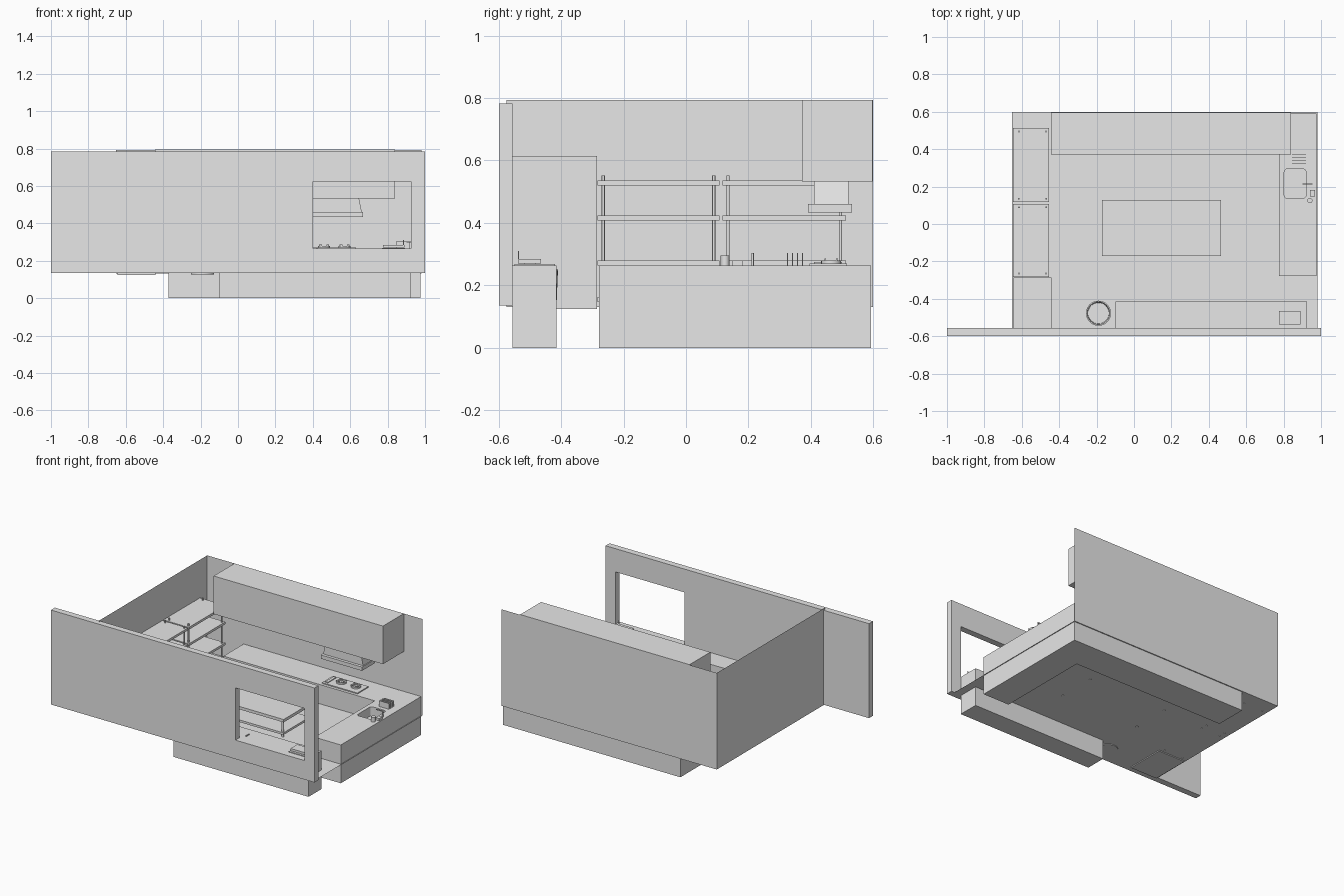
import bpy, bmesh, math

if "Cube" in bpy.data.objects:
    bpy.data.objects.remove(bpy.data.objects["Cube"])

grey = bpy.data.materials.new("plain grey")
grey.diffuse_color = (0.8, 0.8, 0.8, 1)
grey.use_nodes = True
grey.node_tree.nodes["Principled BSDF"].inputs["Base Color"].default_value = grey.diffuse_color


def add(name, bm):
    bmesh.ops.recalc_face_normals(bm, faces=bm.faces)
    me = bpy.data.meshes.new(name)
    bm.to_mesh(me)
    bm.free()
    me.materials.append(grey)
    ob = bpy.data.objects.new(name, me)
    bpy.context.collection.objects.link(ob)
    return ob


def box(name, x0, x1, y0, y1, z0, z1, taper=0.0, round_=0.0):
    """Box from its limits; taper pulls the top in along x, round_ bevels upright edges."""
    bm = bmesh.new()
    bmesh.ops.create_cube(bm, size=1)
    for v in bm.verts:
        sx, sy, sz = (c > 0 for c in v.co)
        t = taper if sz else 0
        v.co = (x1 - t if sx else x0 + t, y1 if sy else y0, z1 if sz else z0)
    if round_:
        up = [e for e in bm.edges if abs(e.verts[0].co.z - e.verts[1].co.z) > 1e-4]
        bmesh.ops.bevel(bm, geom=up, offset=round_, segments=4, profile=0.5, affect='EDGES')
    return add(name, bm)


def sheet(name, pts):
    bm = bmesh.new()
    bm.faces.new([bm.verts.new(p) for p in pts])
    return add(name, bm)


def lathe(name, x, y, profile, n=24):
    """Spin an (r, z) profile about the upright axis at x, y."""
    bm = bmesh.new()
    vs = [bm.verts.new((r, 0, z)) for r, z in profile]
    es = [bm.edges.new(p) for p in zip(vs, vs[1:])]
    bmesh.ops.spin(bm, geom=vs + es, axis=(0, 0, 1), cent=(0, 0, 0),
                   angle=2 * math.pi, steps=n, use_duplicate=False)
    bmesh.ops.remove_doubles(bm, verts=bm.verts, dist=1e-5)
    bmesh.ops.translate(bm, verts=bm.verts, vec=(x, y, 0))
    ob = add(name, bm)
    ob.data.shade_smooth()
    ob.data.set_sharp_from_angle(angle=math.radians(35))
    return ob


def rod(name, x, y, r, z0, z1, n=12):
    return lathe(name, x, y, [(0, z0), (r, z0), (r, z1), (0, z1)], n)


def cut(ob, cutter):
    m = ob.modifiers.new("cut", 'BOOLEAN')
    m.object = cutter
    m.operation = 'DIFFERENCE'
    m.solver = 'EXACT'
    cutter.hide_render = True
    cutter.hide_set(True)


# Room shell: thin floor, left and back walls, thick front wall with hatch
L, R, F, B, Z0, Z1 = -0.653, 0.98, -0.575, 0.599, 0.131, 0.793
sheet("floor", [(L, F, Z0), (R, F, Z0), (R, B, Z0), (L, B, Z0)])
sheet("left_wall", [(L, F, Z0), (L, B, Z0), (L, B, Z1), (L, F, Z1)])
sheet("back_wall", [(L, B, Z0), (R, B, Z0), (R, B, Z1), (L, B, Z1)])
wall = box("front_wall", -1, 1, -0.599, -0.556, 0.135, 0.783)
cut(wall, box("hatch_cutter", 0.4, 0.925, -0.7, -0.5, 0.265, 0.623))

# Counters
box("front_counter", -0.10, 0.925, -0.556, -0.415, 0, 0.263)
box("back_counter", -0.372, 0.975, 0.375, 0.592, 0, 0.263)
side = box("side_counter", 0.775, 0.975, -0.278, 0.375, 0, 0.263)
cut(side, box("basin_cutter", 0.803, 0.92, 0.137, 0.295, 0.2, 0.3, round_=0.018))
rod("drain", 0.86, 0.215, 0.008, 0.2, 0.203)

# Overhead cabinet and extractor hood
box("overhead_cabinet", -0.445, 0.84, 0.372, 0.597, 0.533, 0.794)
box("hood_tray", 0.355, 0.668, 0.39, 0.532, 0.434, 0.46)
box("hood_body", 0.36, 0.662, 0.41, 0.52, 0.46, 0.533, taper=0.015)

# Stove with two burners
box("stove_plate", 0.36, 0.63, 0.395, 0.515, 0.263, 0.27)
for x in (0.46, 0.57):
    lathe("burner_ring", x, 0.465, [(0.022, 0.27), (0.032, 0.27), (0.032, 0.28),
                                   (0.022, 0.28), (0.022, 0.27)])
    rod("burner_cap", x, 0.465, 0.014, 0.27, 0.277)
    for k in range(4):
        a = math.pi / 4 + k * math.pi / 2
        cx, cy = x + 0.027 * math.cos(a), 0.465 + 0.027 * math.sin(a)
        box("pan_support", cx - 0.007, cx + 0.007, cy - 0.003, cy + 0.003, 0.28, 0.286)
box("stove_knobs", 0.375, 0.395, 0.41, 0.5, 0.27, 0.275)

# Sink tap, cup, soap box and plate rack
rod("tap_post", 0.95, 0.213, 0.004, 0.263, 0.303)
box("tap_spout", 0.90, 0.952, 0.21, 0.216, 0.297, 0.303)
rod("cup", 0.94, 0.125, 0.014, 0.263, 0.295, 20)
box("soap_box", 0.94, 0.968, 0.148, 0.182, 0.263, 0.279)
for k in range(4):
    y = 0.325 + k * 0.016
    box("rack_plate", 0.845, 0.92, y - 0.002, y + 0.002, 0.263, 0.303)

# Things on the front counter
box("till_base", 0.775, 0.89, -0.538, -0.465, 0.27, 0.285)
box("till_mat", 0.77, 0.893, -0.55, -0.42, 0.263, 0.268)
box("till_post", 0.882, 0.887, -0.538, -0.535, 0.285, 0.31)
box("pen", 0.418, 0.424, -0.517, -0.48, 0.263, 0.27)

# Tall fridge and open bin
box("fridge", -0.645, -0.441, -0.555, -0.285, 0.125, 0.614)
lathe("bin", -0.19, -0.477, [(0, 0.127), (0.062, 0.127), (0.067, 0.25), (0.06, 0.25),
                            (0.056, 0.135), (0, 0.135)], 32)

# Work table with lower shelf
box("table_top", -0.17, 0.465, -0.17, 0.13 + 0.0, 0.24, 0.26).data.transform
bpy.data.objects["table_top"].scale.y = 1
for v in bpy.data.objects["table_top"].data.vertices:
    if v.co.y > 0:
        v.co.y = 0.128
box("table_shelf", -0.165, 0.46, -0.165, 0.123, 0.15, 0.165)
for x in (-0.15, 0.445):
    for y in (-0.15, 0.11):
        rod("table_leg", x, y, 0.008, 0.127, 0.24)

# Two racks along the left wall
for y0, y1 in ((-0.283, 0.107), (0.117, 0.513)):
    for z in (0.155, 0.272, 0.415, 0.528):
        box("rack_shelf", -0.648, -0.455, y0, y1, z - 0.008, z + 0.008)
    for x in (-0.615, -0.47):
        for y in (y0 + 0.018, y1 - 0.018):
            rod("rack_post", x, y, 0.005, 0.127, 0.552)
